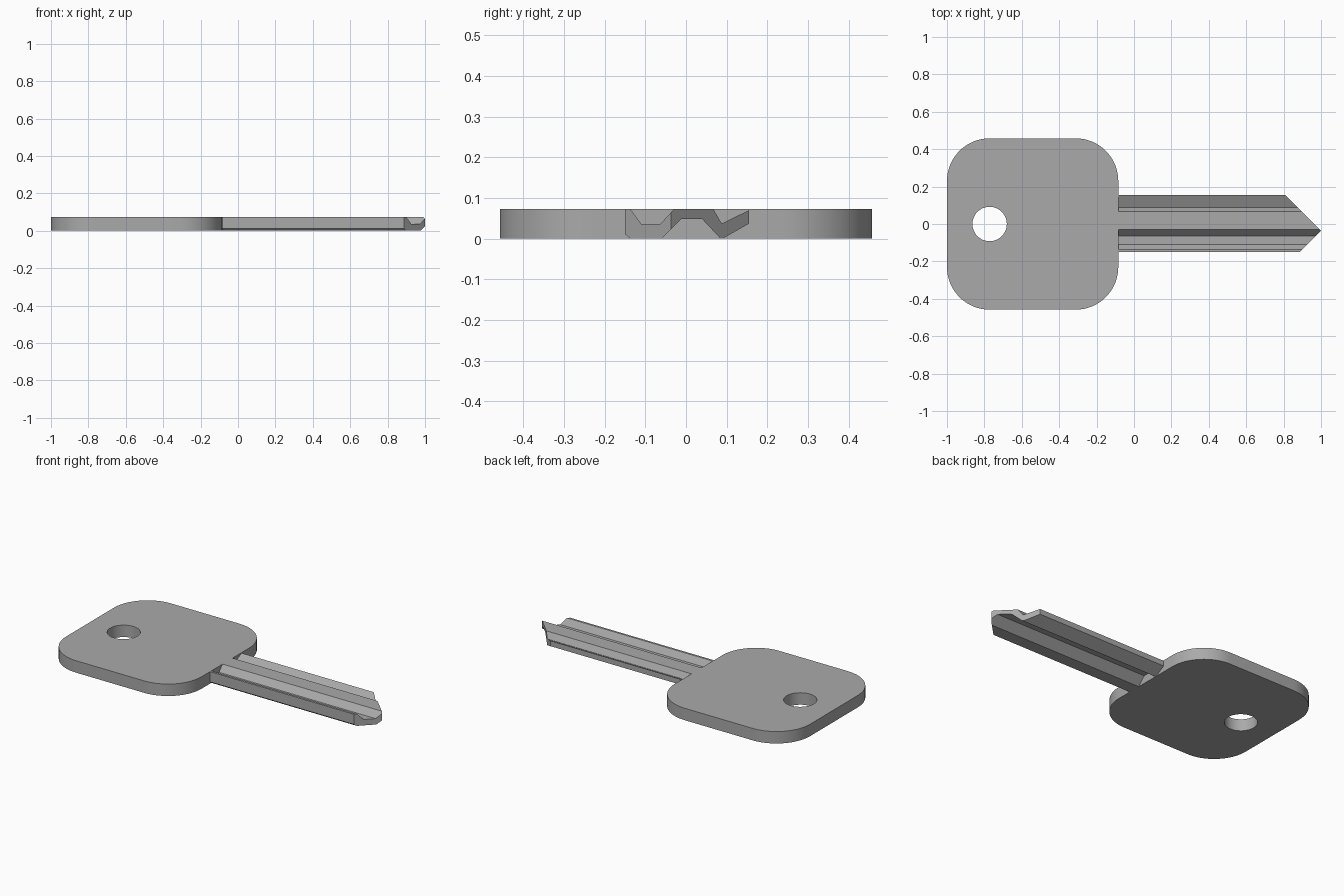
import bpy, bmesh, math
from mathutils import Vector

cube = bpy.data.objects.get("Cube")
if cube:
    bpy.data.objects.remove(cube, do_unlink=True)

THICK = 0.073
HEAD_X, HALF = -0.542, 0.458

metal = bpy.data.materials.new("grey_metal")
metal.use_nodes = True
GREY = (0.4, 0.4, 0.4, 1)
metal.diffuse_color = GREY
metal.node_tree.nodes["Principled BSDF"].inputs["Base Color"].default_value = GREY


def prism(name, outline, depth, cuts=()):
    """Extrude a closed outline along depth, then trim it with planes (point, normal)."""
    bm = bmesh.new()
    face = bm.faces.new([bm.verts.new(p) for p in outline])
    ext = bmesh.ops.extrude_face_region(bm, geom=[face])
    moved = [v for v in ext["geom"] if isinstance(v, bmesh.types.BMVert)]
    bmesh.ops.translate(bm, verts=moved, vec=depth)
    for point, normal in cuts:
        cut = bmesh.ops.bisect_plane(bm, geom=bm.verts[:] + bm.edges[:] + bm.faces[:],
                                     plane_co=point, plane_no=normal, clear_outer=True)
        rim = [e for e in cut["geom_cut"] if isinstance(e, bmesh.types.BMEdge)]
        bmesh.ops.holes_fill(bm, edges=rim)
    bmesh.ops.recalc_face_normals(bm, faces=bm.faces[:])
    mesh = bpy.data.meshes.new(name)
    bm.to_mesh(mesh)
    bm.free()
    mesh.materials.append(metal)
    obj = bpy.data.objects.new(name, mesh)
    bpy.context.collection.objects.link(obj)
    return obj


def arc(cx, cy, r, start, sweep, steps, z=0.0):
    angles = [math.radians(start + sweep * i / steps) for i in range(steps + 1)]
    return [(cx + r * math.cos(a), cy + r * math.sin(a), z) for a in angles]


# Head: square with rounded corners
radius = 0.228
inner = HALF - radius
outline = []
for i, (sx, sy) in enumerate([(1, 1), (-1, 1), (-1, -1), (1, -1)]):
    outline += arc(HEAD_X + sx * inner, sy * inner, radius, 90 * i, 90, 16)
head = prism("head", outline, (0, 0, THICK))

# Ring hole through the head
cutter = prism("hole_cutter", arc(-0.772, 0, 0.092, 0, 360, 48, -0.1)[:-1], (0, 0, 0.3))
cutter.hide_render = True
hole = head.modifiers.new("ring_hole", "BOOLEAN")
hole.object = cutter
hole.operation = "DIFFERENCE"
hole.solver = "EXACT"
bpy.context.view_layer.objects.active = head
head.select_set(True)
bpy.ops.object.modifier_apply(modifier=hole.name)
bpy.data.objects.remove(cutter, do_unlink=True)
bpy.ops.object.shade_smooth_by_angle(angle=math.radians(30))

# Blade: grooved section (y, z) run along x, with a pointed end
section = [(-0.15, 0.073), (-0.137, 0.073), (-0.11, 0.036), (-0.063, 0.036),
           (-0.029, 0.073), (0.067, 0.073), (0.088, 0.037), (0.155, 0.070),
           (0.155, 0.037), (0.09, 0.0), (0.085, 0.0), (0.04, 0.048),
           (-0.012, 0.048), (-0.06, 0.0), (-0.137, 0.0), (-0.15, 0.011)]
tip = Vector((1.0, -0.037, 0))
blade = prism("blade", [(-0.088, y, z) for y, z in section], (1.2, 0, 0),
              cuts=[(tip, (1, 1, 0)), (tip, (1, -1, 0))])
